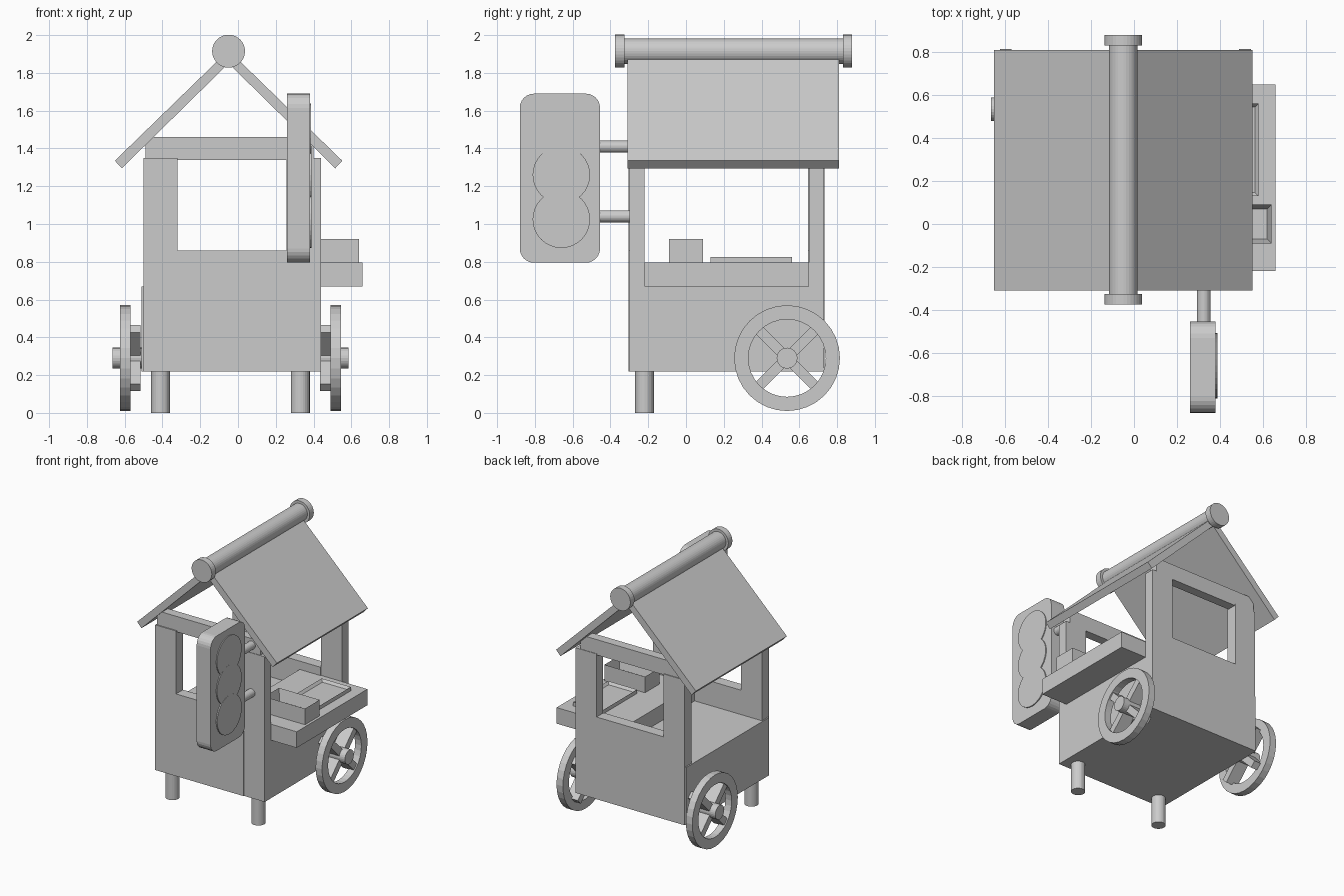
import bpy, bmesh, math
from mathutils import Vector

if "Cube" in bpy.data.objects:
    bpy.data.objects.remove(bpy.data.objects["Cube"])


def finish(name, bm):
    bmesh.ops.recalc_face_normals(bm, faces=bm.faces)
    me = bpy.data.meshes.new(name)
    bm.to_mesh(me)
    bm.free()
    ob = bpy.data.objects.new(name, me)
    bpy.context.collection.objects.link(ob)
    return ob


def box(name, x, y, z):
    """Box from (min, max) pairs."""
    bm = bmesh.new()
    bmesh.ops.create_cube(bm, size=1)
    for v in bm.verts:
        v.co = Vector([(a + b) / 2 + c * (b - a) for (a, b), c in zip((x, y, z), v.co)])
    return finish(name, bm)


def prism(name, pts, axis, a, b):
    """Extrude a 2D outline along axis: X uses (y, z), Y uses (x, z), Z uses (x, y)."""
    def place(p, t):
        return {'X': (t, p[0], p[1]), 'Y': (p[0], t, p[1]), 'Z': (p[0], p[1], t)}[axis]
    bm = bmesh.new()
    face = bm.faces.new([bm.verts.new(place(p, a)) for p in pts])
    new = bmesh.ops.extrude_face_region(bm, geom=[face])['geom']
    move = Vector(place((0, 0), b - a))
    bmesh.ops.translate(bm, vec=move, verts=[v for v in new if isinstance(v, bmesh.types.BMVert)])
    return finish(name, bm)


def circle(c, r, n=32):
    return [(c[0] + r * math.cos(2 * math.pi * i / n),
             c[1] + r * math.sin(2 * math.pi * i / n)) for i in range(n)]


def rod(name, c, r, axis, a, b, n=32):
    return prism(name, circle(c, r, n), axis, a, b)


def open_box(name, x, y, z, wall, floor):
    """Box with a sunken top."""
    ob = box(name, x, y, z)
    bm = bmesh.new()
    bm.from_mesh(ob.data)
    top = [f for f in bm.faces if f.normal.z > 0.9]
    bmesh.ops.inset_region(bm, faces=top, thickness=wall)
    for v in top[0].verts:
        v.co.z = floor
    bm.to_mesh(ob.data)
    bm.free()
    return ob


# Lower cabinet
box("cabinet", (-0.51, 0.44), (-0.295, 0.725), (0.22, 0.67))

# Front and back walls, each with a serving window
for side, y, py in (("front", (-0.30, -0.22), (-0.305, -0.22)),
                    ("back", (0.65, 0.73), (0.645, 0.732))):
    prism(side + "_wall", [(-0.50, 0.22), (0.26, 0.22), (0.26, 0.86), (-0.32, 0.86),
                           (-0.32, 1.35), (-0.50, 1.35)], 'Y', *py)
    box(side + "_right_post", (0.258, 0.44), y, (0.22, 1.35))
    box(side + "_beam", (-0.49, 0.40), (y[0] + 0.004, y[1] - 0.004), (1.34, 1.46))

# Serving counter with its containers
box("counter", (0.08, 0.66), (-0.22, 0.65), (0.67, 0.795))
open_box("counter_box", (0.29, 0.64), (-0.09, 0.09), (0.79, 0.92), 0.03, 0.83)
open_box("counter_tray", (0.33, 0.58), (0.13, 0.56), (0.79, 0.825), 0.022, 0.805)

# Gabled roof, mirrored about the ridge
RIDGE = -0.05
for side, s in (("left", -1), ("right", 1)):
    prism(side + "_roof_panel", [(RIDGE + s * dx, z) for dx, z in
                                 ((0.602, 1.335), (0.565, 1.295), (0, 1.85), (0, 1.92))],
          'Y', -0.31, 0.81)

# Ridge pole with end caps
rod("ridge_pole", (RIDGE, 1.915), 0.067, 'Y', -0.33, 0.835)
for side, a, b in (("front", -0.375, -0.325), ("back", 0.83, 0.88)):
    rod(side + "_ridge_cap", (RIDGE, 1.915), 0.087, 'Y', a, b)

# Front legs
for side, x in (("left", -0.41), ("right", 0.33)):
    rod(side + "_front_leg", (x, -0.22), 0.05, 'Z', 0, 0.23, 24)

# Wheels with rim, crossed spokes and hub, mirrored about the cart centre
CX, WC = -0.04, (0.535, 0.29)
for side, s in (("left", -1), ("right", 1)):
    def px(d):
        return CX + s * d
    bm = bmesh.new()
    n = 32
    rings = [[bm.verts.new((px(d), y, z)) for y, z in circle(WC, r, n)]
             for d, r in ((0.53, 0.28), (0.585, 0.28), (0.585, 0.205), (0.53, 0.205))]
    for k in range(4):
        p, q = rings[k], rings[(k + 1) % 4]
        for i in range(n):
            j = (i + 1) % n
            bm.faces.new((p[i], p[j], q[j], q[i]))
    finish(side + "_wheel_rim", bm)
    for i, ang in enumerate((math.pi / 4, -math.pi / 4)):
        c, t = math.cos(ang), math.sin(ang)
        pts = [(WC[0] + u * c - v * t, WC[1] + u * t + v * c)
               for u, v in ((-0.22, -0.027), (0.22, -0.027), (0.22, 0.027), (-0.22, 0.027))]
        prism(f"{side}_wheel_spokes_{i + 1}", pts, 'X', px(0.475), px(0.575))
    rod(side + "_wheel_hub", WC, 0.055, 'X', px(0.47), px(0.625), 24)

# Hanging sign board with rounded corners
y0, y1, z0, z1, r = -0.88, -0.455, 0.795, 1.69, 0.075
outline = []
for k, (cy, cz) in enumerate(((y1 - r, z1 - r), (y0 + r, z1 - r), (y0 + r, z0 + r), (y1 - r, z0 + r))):
    for i in range(7):
        a = math.pi / 2 * (k + i / 6)
        outline.append((cy + r * math.cos(a), cz + r * math.sin(a)))
prism("sign_board", outline, 'X', 0.26, 0.38)

# Sign brackets and raised discs
for i, z in enumerate((1.04, 1.41)):
    rod(f"sign_bracket_{i + 1}", (0.325, z), 0.032, 'Y', -0.47, -0.25, 24)
for i, z in enumerate((1.025, 1.26, 1.485)):
    rod(f"sign_disc_{i + 1}", (-0.66, z), 0.152, 'X', 0.37, 0.389 - 0.001 * i)
